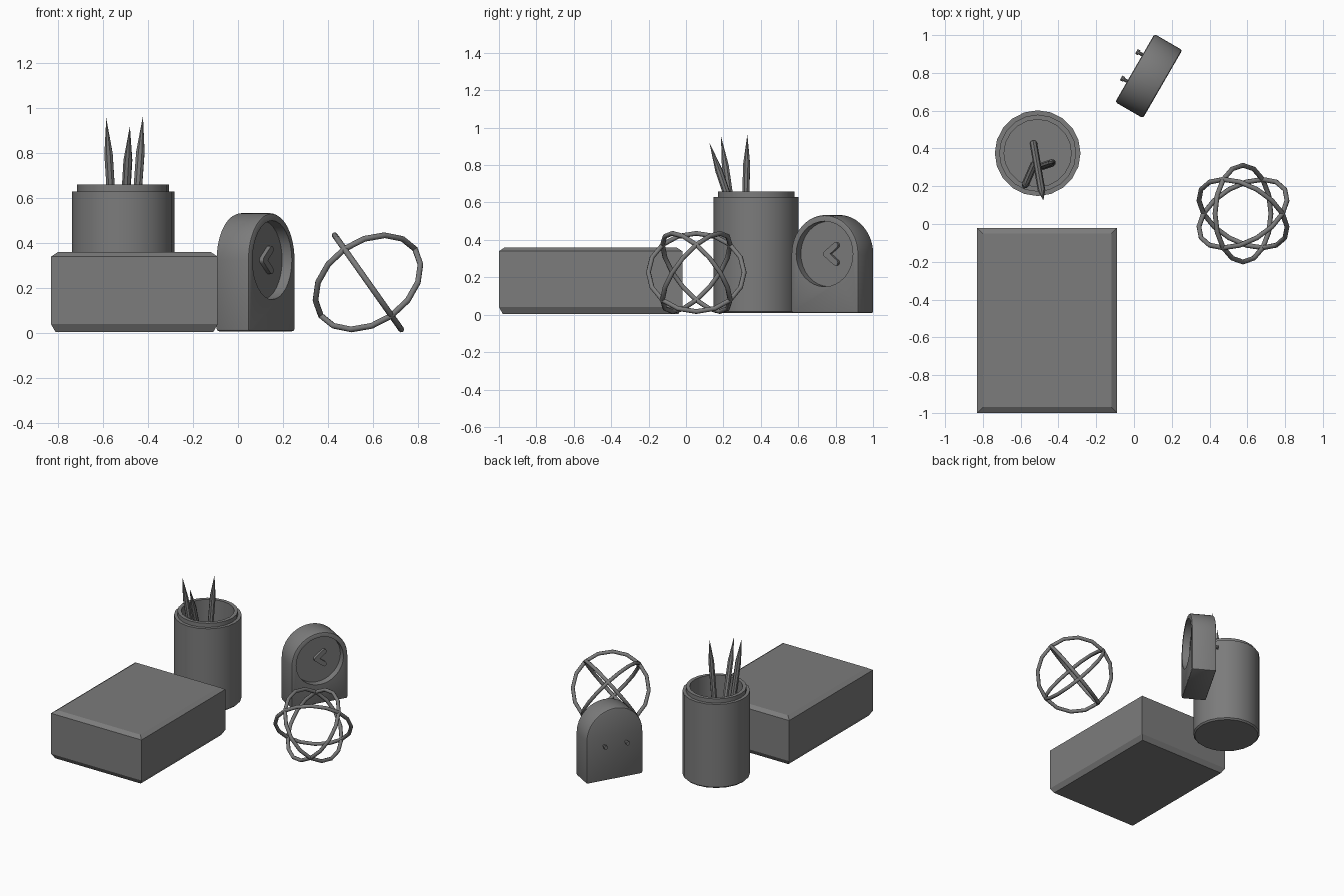
import bpy
import bmesh
from math import cos, sin, pi, radians, acos, sqrt
from mathutils import Vector, Matrix

if "Cube" in bpy.data.objects:
    bpy.data.objects.remove(bpy.data.objects["Cube"], do_unlink=True)

grey = bpy.data.materials.new("matte_grey")
grey.use_nodes = True
GREY = (0.2, 0.2, 0.2, 1)
grey.diffuse_color = GREY
grey.node_tree.nodes["Principled BSDF"].inputs["Base Color"].default_value = GREY


def activate(ob):
    bpy.ops.object.select_all(action='DESELECT')
    ob.select_set(True)
    bpy.context.view_layer.objects.active = ob


def finish(name, bm, matrix=None, smooth=True):
    """Turn a bmesh into a named grey object placed by a matrix."""
    bmesh.ops.remove_doubles(bm, verts=bm.verts, dist=1e-5)
    bmesh.ops.recalc_face_normals(bm, faces=bm.faces)
    mesh = bpy.data.meshes.new(name)
    bm.to_mesh(mesh)
    bm.free()
    mesh.materials.append(grey)
    ob = bpy.data.objects.new(name, mesh)
    bpy.context.collection.objects.link(ob)
    if matrix is not None:
        ob.matrix_world = matrix
    if smooth:
        activate(ob)
        bpy.ops.object.shade_smooth_by_angle(angle=radians(30))
    return ob


def lathe(name, profile, sides, matrix):
    """Revolve (radius, height) points around z."""
    bm = bmesh.new()
    verts = [bm.verts.new((r, 0, z)) for r, z in profile]
    edges = [bm.edges.new(pair) for pair in zip(verts, verts[1:])]
    bmesh.ops.spin(bm, geom=verts + edges, cent=(0, 0, 0), axis=(0, 0, 1),
                   angle=2 * pi, steps=sides, use_merge=True)
    return finish(name, bm, matrix)


def prism(name, outline, y0, y1, matrix, smooth=True):
    """Extrude an (x, z) outline from y0 to y1."""
    bm = bmesh.new()
    face = bm.faces.new([bm.verts.new((x, y0, z)) for x, z in outline])
    new = bmesh.ops.extrude_face_region(bm, geom=[face])["geom"]
    for v in new:
        if isinstance(v, bmesh.types.BMVert):
            v.co.y = y1
    return finish(name, bm, matrix, smooth)


def arc(cx, cz, r, start, end, steps):
    angles = [start + (end - start) * i / steps for i in range(steps + 1)]
    return [(cx + r * cos(a), cz + r * sin(a)) for a in angles]


# Closed box: four stacked rectangles give the chamfered top and bottom rims
bm = bmesh.new()
loops = []
for inset, z in ((0.02, 0.005), (0, 0.04), (0, 0.34), (0.03, 0.36)):
    x0, x1, y0, y1 = -0.83 + inset, -0.09 - inset, -1 + inset, -0.02 - inset
    loops.append([bm.verts.new((x, y, z))
                  for x, y in ((x0, y0), (x1, y0), (x1, y1), (x0, y1))])
for low, high in zip(loops, loops[1:]):
    for i in range(4):
        j = (i + 1) % 4
        bm.faces.new((low[i], low[j], high[j], high[i]))
bm.faces.new(loops[0])
bm.faces.new(loops[-1])
finish("box", bm, smooth=False)

# Pencil cup with a stepped rim and hollow inside
cup_profile = [(0, 0.008), (0.217, 0.008), (0.227, 0.018), (0.227, 0.63),
               (0.204, 0.63), (0.204, 0.66), (0.178, 0.66), (0.178, 0.03), (0, 0.03)]
lathe("pencil_cup", cup_profile, 20, Matrix.Translation((-0.51, 0.375, 0)))

# Pencils leaning in the cup, given by foot and tip
for i, (foot, tip) in enumerate((
        ((-0.532, 0.425, 0.04), (-0.48, 0.125, 0.92)),
        ((-0.527, 0.32, 0.04), (-0.585, 0.187, 0.955)),
        ((-0.488, 0.305, 0.04), (-0.422, 0.328, 0.965)))):
    lean = Vector(tip) - Vector(foot)
    n = lean.length
    matrix = Matrix.Translation(foot) @ lean.to_track_quat('Z', 'Y').to_matrix().to_4x4()
    lathe(f"pencil_{i + 1}", [(0, 0), (0.02, 0), (0.02, n - 0.16), (0, n)], 8, matrix)

# Arched desk clock, turned so that its dial looks to the front left
clock = Matrix.Translation((0.078, 0.783, 0)) @ Matrix.Rotation(radians(60), 4, 'Z')
HALF, AXIS, DIAL = 0.085, 0.325, 0.042
outline = [(-0.208, 0.008), (0.208, 0.008)] + arc(0, AXIS, 0.208, 0, pi, 24)
body = prism("clock_body", outline, -HALF, HALF, clock, smooth=False)
bevel = body.modifiers.new("soft_edges", 'BEVEL')
bevel.width = 0.012
bevel.segments = 2
bevel.limit_method = 'ANGLE'
cutter = prism("dial_cutter", arc(0, AXIS, 0.175, 0, 2 * pi * 31 / 32, 31),
               -0.2, DIAL - HALF + 0.008, clock)
cutter.hide_render = True
cut = body.modifiers.new("dial_recess", 'BOOLEAN')
cut.operation = 'DIFFERENCE'
cut.solver = 'EXACT'
cut.object = cutter
activate(body)
for mod in (bevel.name, cut.name):
    bpy.ops.object.modifier_apply(modifier=mod)
bpy.data.objects.remove(cutter, do_unlink=True)
activate(body)
bpy.ops.object.shade_smooth_by_angle(angle=radians(30))

# Clock hands: rounded bars from the middle of the dial
for name, tilt in (("hour_hand", 38), ("minute_hand", -38)):
    bar = arc(0.075, 0, 0.016, -pi / 2, pi / 2, 6) + arc(0, 0, 0.016, pi / 2, 3 * pi / 2, 6)
    place = clock @ Matrix.Translation((-0.01, 0, AXIS)) @ Matrix.Rotation(radians(-tilt), 4, 'Y')
    prism(name, bar, -0.055, -0.03, place)

# Winding knobs on the clock's back
for side in (-1, 1):
    place = clock @ Matrix.Translation((side * 0.081, HALF - 0.005, 0.27)) \
        @ Matrix.Rotation(-pi / 2, 4, 'X')
    lathe("knob_left" if side > 0 else "knob_right",
          [(0, 0), (0.009, 0), (0.009, 0.025), (0.014, 0.025), (0.014, 0.042), (0, 0.042)],
          10, place)

# Ornament of three rings square to each other, balanced on a corner
for i in range(3):
    bpy.ops.mesh.primitive_torus_add(
        major_radius=0.256, minor_radius=0.013, major_segments=16, minor_segments=8,
        location=(0.577, 0.055, 0.226),
        rotation=(0, acos(1 / sqrt(3)), i * 2 * pi / 3))
    ring = bpy.context.object
    ring.name = f"ornament_ring_{i + 1}"
    ring.data.materials.append(grey)
    bpy.ops.object.shade_smooth_by_angle(angle=radians(50))
